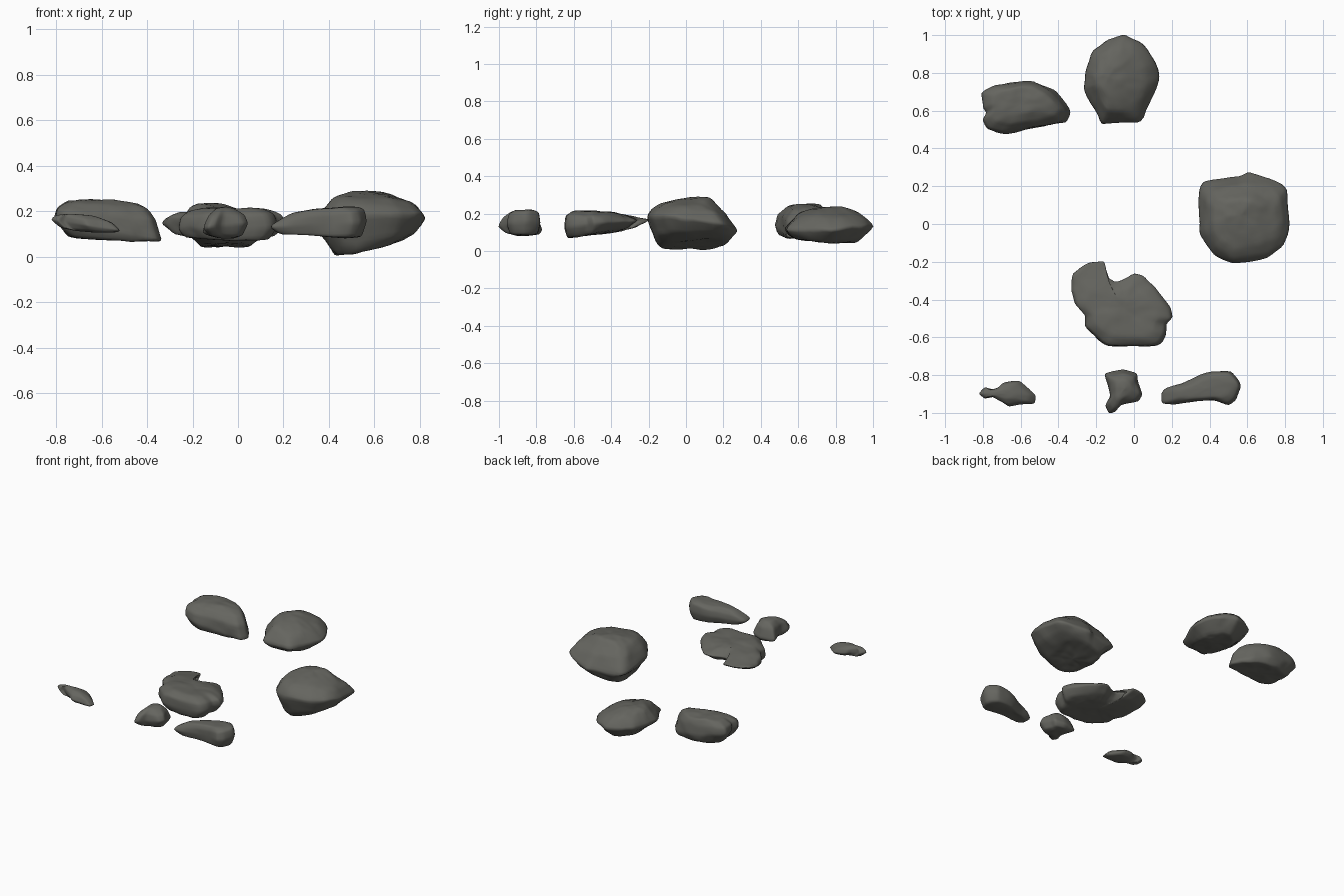
import bpy, bmesh
from mathutils import Vector, noise

stone = bpy.data.materials.new("dark grey stone")
stone.diffuse_color = (0.13, 0.13, 0.115, 1)


def spline(p0, p1, p2, p3, t):
    """Catmull-Rom blend with reduced tension so facets stay readable."""
    k = 0.3
    m1, m2 = (p2 - p0) * k, (p3 - p1) * k
    return ((2*t**3 - 3*t**2 + 1) * p1 + (t**3 - 2*t**2 + t) * m1
            + (-2*t**3 + 3*t**2) * p2 + (t**3 - t**2) * m2)


def rock(name, outline, rings, rough=0.006, seed=0):
    """Loft a plan outline through rings of (scale, dx, dy, z, x tilt, y tilt)."""
    pts = [Vector(p) for p in outline]
    n = len(pts)
    plan = [spline(pts[i-1], pts[i], pts[(i+1) % n], pts[(i+2) % n], j / 4)
            for i in range(n) for j in range(4)]
    m = len(plan)
    # softened outline for the inner rings, so notches fade out
    soft = plan
    for _ in range(30):
        soft = [(soft[i-1] + soft[i] * 2 + soft[(i+1) % m]) / 4 for i in range(m)]
    c = Vector(((min(p.x for p in pts) + max(p.x for p in pts)) / 2,
                (min(p.y for p in pts) + max(p.y for p in pts)) / 2))
    levels = []
    for s, dx, dy, z, tx, ty in rings:
        sx, sy = s if isinstance(s, tuple) else (s, s)
        keep = max(0, (sx + sy) - 1)
        row = []
        for p, q in zip(plan, soft):
            d = q.lerp(p, keep) - c
            d = Vector((d.x * sx + dx, d.y * sy + dy))
            row.append(Vector((c.x + d.x, c.y + d.y, z + tx * d.x + ty * d.y)))
        levels.append(row)
    steps, last = 4, len(levels) - 1
    bm = bmesh.new()
    grid = []
    for r in range(last * steps + 1):
        i = min(r // steps, last - 1)
        t = r / steps - i
        a, b = levels[max(i-1, 0)], levels[min(i+2, last)]
        row = []
        for q in range(m):
            v = spline(a[q], levels[i][q], levels[i+1][q], b[q], t)
            w = v + Vector((seed * 3.7, 0, 0))
            v = v + noise.noise_vector(w * 9) * rough + noise.noise_vector(w * 22) * rough * 0.5
            row.append(bm.verts.new(v))
        grid.append(row)
    for lo, hi in zip(grid, grid[1:]):
        for q in range(m):
            bm.faces.new((lo[q], lo[(q+1) % m], hi[(q+1) % m], hi[q]))
    bmesh.ops.remove_doubles(bm, verts=bm.verts, dist=0.0005)
    bmesh.ops.recalc_face_normals(bm, faces=bm.faces)
    for f in bm.faces:
        f.smooth = True
    me = bpy.data.meshes.new(name)
    bm.to_mesh(me)
    bm.free()
    me.materials.append(stone)
    bpy.context.collection.objects.link(bpy.data.objects.new(name, me))


# Large block on the right
rock("large_right_rock",
     [(.38, .23), (.55, .25), (.61, .27), (.75, .23), (.81, .18), (.82, 0), (.79, -.11),
      (.70, -.18), (.52, -.21), (.42, -.16), (.35, -.05), (.345, .06), (.345, .17)],
     [(0, -.03, 0, .037, .2, .06), (.35, -.03, 0, .037, .2, .06), ((.58, .8), -.02, .01, .04, .2, .06),
      ((.82, .93), 0, .01, .085, .1, .02), (1, 0, 0, .15, .08, -.14), ((.88, .85), 0, -.01, .21, .02, -.08),
      ((.7, .66), 0, -.01, .25, -.04, -.05), (.4, -.01, .01, .28, -.03, .04),
      (0, -.01, .02, .287, 0, 0)], rough=.008, seed=1)

# Rounded rock at the back
rock("back_rock",
     [(-.05, 1), (0, .98), (.06, .94), (.12, .84), (.13, .76), (.10, .66), (.03, .55),
      (-.05, .54), (-.16, .53), (-.19, .58), (-.26, .71), (-.26, .80), (-.22, .92), (-.14, .98)],
     [(0, 0, .01, .046, 0, -.02), (.4, 0, .01, .047, 0, -.03), ((.62, .74), .01, -.02, .055, 0, -.03),
      (1, 0, 0, .125, -.05, .04), (.74, -.01, 0, .195, -.08, 0), (.35, -.05, .0, .228, -.06, 0),
      (0, -.07, .01, .24, 0, 0)], rough=.01, seed=2)

# Long rock at the back left
rock("back_left_rock",
     [(-.80, .69), (-.74, .73), (-.64, .755), (-.53, .755), (-.42, .71), (-.36, .64), (-.34, .59),
      (-.36, .54), (-.45, .52), (-.57, .50), (-.68, .48), (-.77, .50), (-.80, .55), (-.78, .59),
      (-.80, .62)],
     [(0, 0, 0, .075, -.03, 0), (.5, 0, 0, .075, -.03, 0), (.85, .02, 0, .08, -.06, 0),
      (1, 0, 0, .125, -.18, .05), (.93, -.01, 0, .19, -.1, .06), (.74, -.01, .01, .232, -.06, .05),
      (.4, -.03, .01, .248, -.02, 0), (0, -.03, .01, .25, 0, 0)], rough=.008, seed=3)

# Flat notched slab in the middle
rock("middle_slab",
     [(-.32, -.26), (-.24, -.21), (-.16, -.20), (-.15, -.25), (-.16, -.27), (-.11, -.30),
      (-.07, -.30), (0, -.265), (.05, -.28), (.11, -.34), (.19, -.43), (.205, -.49), (.17, -.53),
      (.17, -.59), (.12, -.645), (-.13, -.645), (-.21, -.59), (-.26, -.54), (-.26, -.48),
      (-.32, -.42), (-.33, -.34)],
     [(0, 0, -.02, .095, 0, .12), (.5, 0, -.02, .095, 0, .12), (.85, 0, -.02, .105, 0, .16),
      (1, 0, 0, .145, .02, .1), (.94, 0, -.01, .18, .02, -.02), (.72, 0, -.02, .202, .02, -.07),
      (.35, 0, -.02, .208, 0, -.07), (0, 0, -.02, .21, 0, 0)], rough=.007, seed=4)

# Thin pebble at the front left
rock("front_left_pebble",
     [(-.82, -.90), (-.79, -.865), (-.76, -.875), (-.72, -.865), (-.69, -.84), (-.61, -.83),
      (-.55, -.88), (-.52, -.91), (-.53, -.95), (-.60, -.955), (-.66, -.965), (-.70, -.94),
      (-.76, -.91), (-.79, -.925)],
     [(0, .02, 0, .11, -.06, 0), (.5, .02, 0, .112, -.06, 0), (.85, .01, 0, .12, -.08, 0),
      (1, 0, 0, .14, -.14, 0), (.85, -.01, 0, .165, -.12, 0), (.45, -.02, 0, .182, -.08, 0),
      (0, -.02, 0, .187, 0, 0)], rough=.003, seed=5)

# Small chunky stone at the front
rock("front_stone",
     [(-.15, -.79), (-.06, -.77), (.01, -.79), (.02, -.83), (.045, -.90), (.02, -.94),
      (-.07, -.96), (-.10, -.995), (-.13, -1), (-.15, -.96), (-.13, -.91), (-.14, -.85)],
     [(0, 0, .02, .08, 0, -.02), (.45, 0, .02, .082, 0, -.03), (.82, 0, .01, .095, 0, -.05),
      (1, 0, 0, .13, .12, -.1), (.85, 0, 0, .18, .05, 0), (.5, .0, .01, .213, 0, 0),
      (0, 0, .01, .223, 0, 0)], rough=.005, seed=6)

# Wedge shaped stone at the front right
rock("front_right_wedge",
     [(.145, -.90), (.17, -.87), (.25, -.845), (.34, -.80), (.42, -.78), (.51, -.78),
      (.555, -.83), (.565, -.865), (.54, -.93), (.50, -.955), (.42, -.935), (.33, -.94),
      (.22, -.955), (.15, -.95)],
     [(0, .02, 0, .09, -.08, 0), (.5, .02, 0, .091, -.08, 0), (.86, .01, 0, .095, -.03, 0),
      (1, 0, 0, .142, .05, 0), (.92, .005, 0, .183, .13, .05), (.65, .02, 0, .207, .1, 0),
      (0, .04, 0, .212, .1, 0)], rough=.004, seed=7)
